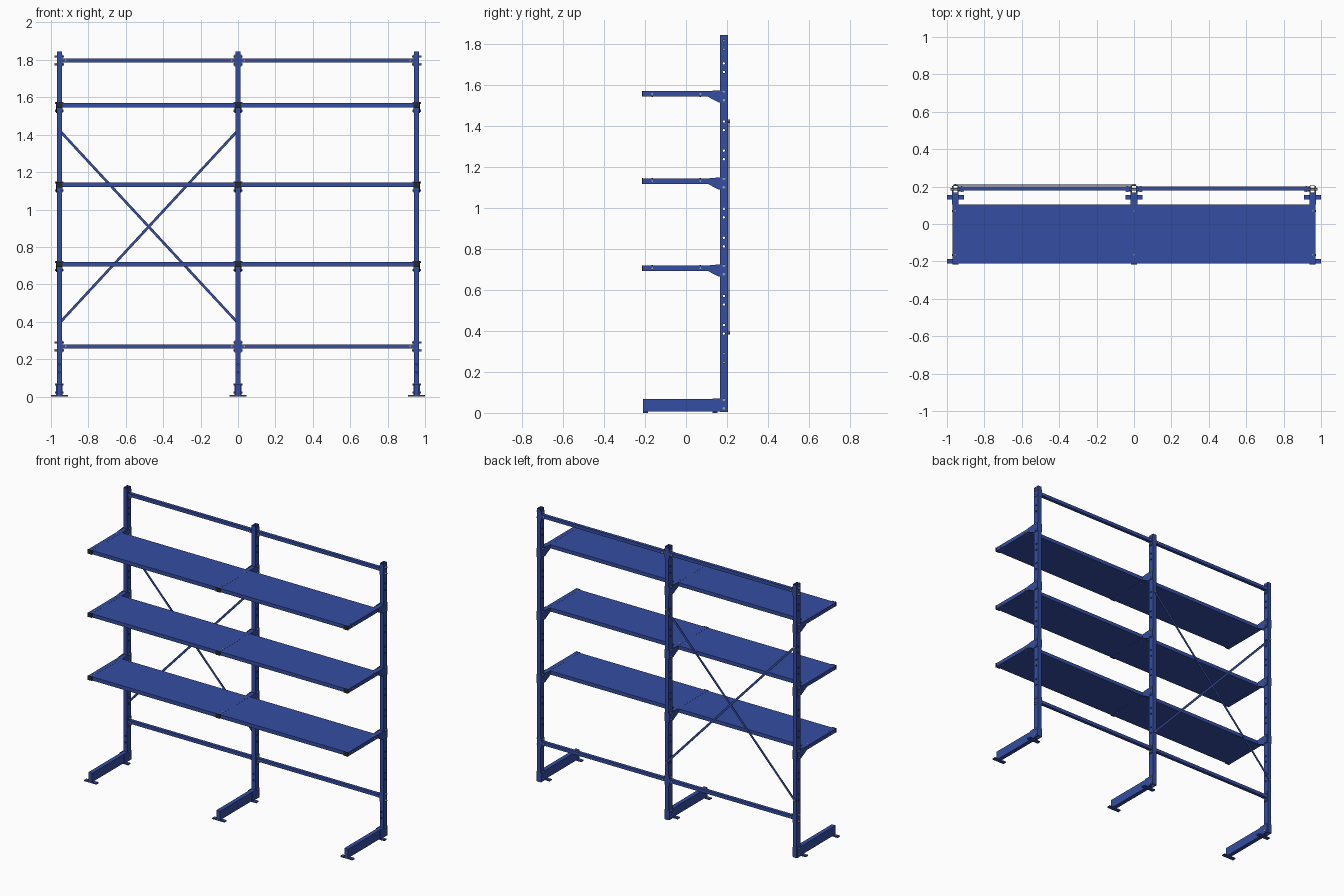
import bpy, bmesh, math
from mathutils import Vector, Matrix

cube = bpy.data.objects.get("Cube")
if cube:
    bpy.data.objects.remove(cube, do_unlink=True)


def material(name, rgb):
    m = bpy.data.materials.new(name)
    m.use_nodes = True
    color = (*rgb, 1)
    m.diffuse_color = color
    m.node_tree.nodes["Principled BSDF"].inputs["Base Color"].default_value = color
    return m


BLUE = material("blue paint", (0.035, 0.075, 0.36))
STEEL = material("bare steel", (0.36, 0.36, 0.34))
DARK = material("dark plastic", (0.02, 0.022, 0.022))


def finish(name, bm, mat):
    bmesh.ops.recalc_face_normals(bm, faces=bm.faces)
    mesh = bpy.data.meshes.new(name)
    bm.to_mesh(mesh)
    bm.free()
    mesh.materials.append(mat)
    ob = bpy.data.objects.new(name, mesh)
    bpy.context.collection.objects.link(ob)
    return ob


def add_box(bm, x, y, z):
    size = [b - a for a, b in (x, y, z)]
    mid = [(a + b) / 2 for a, b in (x, y, z)]
    m = Matrix.Translation(mid) @ Matrix.Diagonal((*size, 1))
    bmesh.ops.create_cube(bm, size=1, matrix=m)


def box(name, x, y, z, mat=BLUE):
    bm = bmesh.new()
    add_box(bm, x, y, z)
    return finish(name, bm, mat)


def add_pin(bm, at, axis, length, radius, sides=8):
    rot = Vector((0, 0, 1)).rotation_difference(Vector(axis)).to_matrix().to_4x4()
    bmesh.ops.create_cone(bm, cap_ends=True, segments=sides, radius1=radius,
                          radius2=radius, depth=length,
                          matrix=Matrix.Translation(at) @ rot)


def plate(name, outline, x0, x1):
    """Extrude a side outline of (y, z) points along x."""
    bm = bmesh.new()
    face = bm.faces.new([bm.verts.new((x0, y, z)) for y, z in outline])
    ext = bmesh.ops.extrude_face_region(bm, geom=[face])["geom"]
    bmesh.ops.translate(bm, vec=(x1 - x0, 0, 0),
                        verts=[v for v in ext if isinstance(v, bmesh.types.BMVert)])
    return finish(name, bm, BLUE)


POSTS = {"right": -0.955, "middle": 0.0, "left": 0.955}
HALF, BACK, FRONT, MID = 0.0135, 0.205, 0.165, 0.185
SHELVES = [0.707, 1.132, 1.558]
RAILS = [0.268, 1.797]
PAIR = 0.042
HOLES = [0.387, 0.529, 0.813, 0.955, 1.239, 1.381, 1.665]


def make_post(name, x):
    # open square tube
    bm = bmesh.new()
    loops = []
    for z in (0.005, 1.845):
        for inset in (0, 0.003):
            a, f, b = HALF - inset, FRONT + inset, BACK - inset
            loops.append([bm.verts.new((x + sx * a, y, z))
                          for sx, y in ((-1, f), (1, f), (1, b), (-1, b))])
    lo_out, lo_in, hi_out, hi_in = loops
    for p, q in ((lo_out, hi_out), (lo_in, hi_in), (lo_out, lo_in), (hi_out, hi_in)):
        for i in range(4):
            j = (i + 1) % 4
            bm.faces.new((p[i], p[j], q[j], q[i]))
    post = finish(name, bm, BLUE)
    # punched hole pairs
    bm = bmesh.new()
    for z in HOLES:
        for dz in (0, PAIR):
            add_pin(bm, (x, MID, z + dz), (1, 0, 0), 0.1, 0.006)
    for z in (0.13, 0.13 + PAIR):
        add_pin(bm, (x, FRONT, z), (0, 1, 0), 0.02, 0.005)
    cutter = finish("hole_cutter", bm, BLUE)
    mod = post.modifiers.new("holes", "BOOLEAN")
    mod.operation, mod.solver, mod.object = "DIFFERENCE", "EXACT", cutter
    bpy.context.view_layer.update()
    graph = bpy.context.evaluated_depsgraph_get()
    mesh = bpy.data.meshes.new_from_object(post.evaluated_get(graph))
    post.modifiers.clear()
    post.data = mesh
    bpy.data.objects.remove(cutter, do_unlink=True)


for side, x in POSTS.items():
    make_post(side + "_post", x)
    bolts = bmesh.new()

    # foot beam, floor plates and side cheeks
    box(side + "_foot_beam", (x - 0.014, x + 0.014), (-0.21, FRONT), (0.008, 0.068))
    for where, y in (("front", -0.21), ("rear", 0.13)):
        box(f"{side}_{where}_floor_plate", (x - 0.045, x + 0.045), (y, y + 0.024), (0, 0.008))
    for s in (-1, 1):
        box(side + "_foot_cheek", sorted((x + s * HALF, x + s * 0.018)),
            (0.13, BACK - 0.002), (0.006, 0.07))
    for z in (0.022, 0.064):
        add_pin(bolts, (x, MID, z), (1, 0, 0), 0.046, 0.007, 6)

    # shelf arms with gusset plates
    for n, z in enumerate(SHELVES, 1):
        lo, hi = z - 0.013, z + 0.013
        box(f"{side}_arm_{n}", (x - 0.0145, x + 0.0145), (-0.212, FRONT), (lo, hi))
        box(f"{side}_arm_cap_{n}", (x - 0.016, x + 0.016), (-0.216, -0.21),
            (lo - 0.001, hi + 0.001), DARK)
        outline = [(0.105, lo), (0.16, z - 0.042), (0.203, z - 0.042),
                   (0.203, hi + 0.004), (0.15, hi + 0.004), (0.105, hi)]
        for s in (-1, 1):
            plate(f"{side}_gusset_{n}", outline, x + s * HALF, x + s * 0.0175)
        for dz in (-0.03, 0.012):
            add_pin(bolts, (x, MID, z + dz), (1, 0, 0), 0.046, 0.007, 6)
        for y in (-0.165, 0.07):
            add_pin(bolts, (x, y, z), (1, 0, 0), 0.038, 0.005)
            add_pin(bolts, (x, y, z), (0, 0, 1), 0.029, 0.004)

    # rail brackets
    for z in RAILS:
        for s in (-1, 1):
            if abs(x + s * 0.05) < 0.955:
                box(side + "_rail_bracket", sorted((x + s * HALF, x + s * 0.018)),
                    (0.17, 0.203), (z - 0.032, z + 0.032))
                box(side + "_rail_tab", sorted((x + s * 0.018, x + s * 0.045)),
                    (0.174, 0.178), (z - 0.01, z + 0.01))
                add_pin(bolts, (x + s * 0.034, 0.187, z), (0, 1, 0), 0.032, 0.005)
        for dz in (-0.021, 0.021):
            add_pin(bolts, (x, MID, z + dz), (1, 0, 0), 0.05, 0.007, 6)
    finish(side + "_bolts", bolts, STEEL)

# shelf panels and rails for each bay
for side, s in (("right", -1), ("left", 1)):
    for n, z in enumerate(SHELVES, 1):
        box(f"{side}_shelf_{n}", sorted((s * 0.0145, s * 0.9405)), (-0.211, 0.105),
            (z - 0.0125, z + 0.0125))
    for name, z in zip(("lower", "upper"), RAILS):
        box(f"{side}_{name}_rail", sorted((s * 0.018, s * 0.937)),
            (0.178, 0.2), (z - 0.011, z + 0.011))

# crossed flat braces behind the right bay
x0, x1, z0, z1 = -0.96, 0.005, 0.387, 1.429
length = math.hypot(x1 - x0, z1 - z0)
angle = math.atan2(z1 - z0, x1 - x0)
for name, s, y in (("rising_brace", 1, 0.207), ("falling_brace", -1, 0.2105)):
    ob = box(name, (-length / 2, length / 2), (-0.0015, 0.0015), (-0.007, 0.007))
    ob.location = ((x0 + x1) / 2, y, (z0 + z1) / 2)
    ob.rotation_euler.y = -s * angle
bm = bmesh.new()
for x in (-0.955, 0):
    for z in (z0 + 0.005, z1 - 0.005):
        add_pin(bm, (x, 0.208, z), (0, 1, 0), 0.012, 0.008, 6)
finish("brace_bolts", bm, STEEL)
